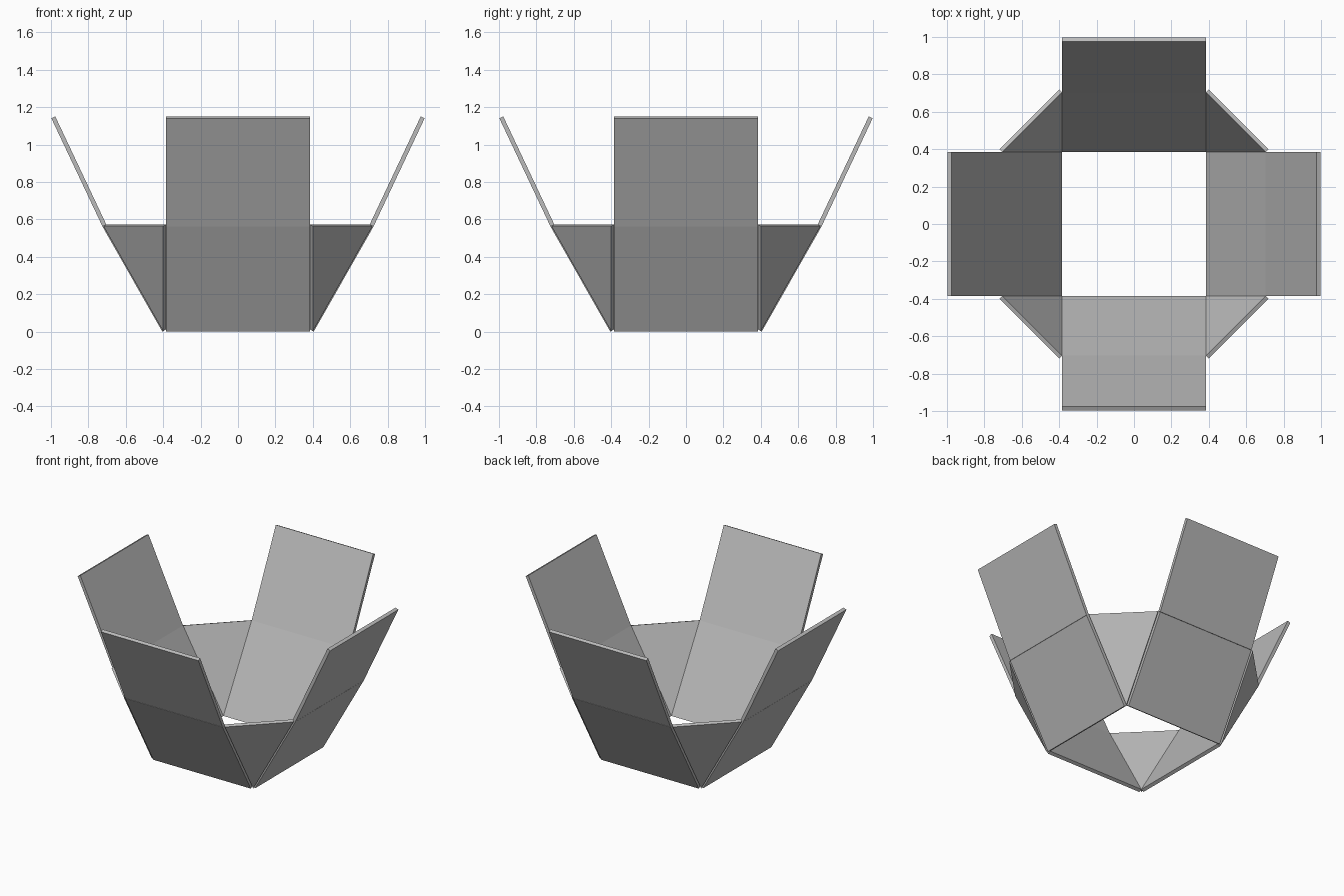
import bpy, bmesh, math
from mathutils import Vector, Matrix

old = bpy.data.objects.get("Cube")
if old:
    bpy.data.objects.remove(old, do_unlink=True)

grey = bpy.data.materials.new("plain grey")
grey.use_nodes = True
colour = (0.5, 0.5, 0.5, 1)
grey.diffuse_color = colour
grey.node_tree.nodes["Principled BSDF"].inputs["Base Color"].default_value = colour

THICK = 0.023
HALF = 0.385          # half width of the square opening
FOOT, RIM, TOP = 0.011, 0.572, 1.15   # heights of the inner edges
RIM_OUT, TOP_OUT = 0.704, 0.977       # reach of the inner edges


def board(name, inner, turn):
    """Flat board: inner face thickened away from the centre, then turned about z."""
    pts = [Vector(p) for p in inner]
    normal = (pts[1] - pts[0]).cross(pts[2] - pts[0]).normalized()
    if normal.z > 0:
        normal.negate()
    bm = bmesh.new()
    face = bm.faces.new([bm.verts.new(p) for p in pts])
    made = bmesh.ops.extrude_face_region(bm, geom=[face], use_keep_orig=True)["geom"]
    verts = [v for v in made if isinstance(v, bmesh.types.BMVert)]
    bmesh.ops.translate(bm, verts=verts, vec=normal * THICK)
    bmesh.ops.recalc_face_normals(bm, faces=bm.faces)
    bm.transform(Matrix.Rotation(turn, 4, "Z"))
    mesh = bpy.data.meshes.new(name)
    bm.to_mesh(mesh)
    bm.free()
    mesh.materials.append(grey)
    obj = bpy.data.objects.new(name, mesh)
    bpy.context.collection.objects.link(obj)


def wall(y0, z0, y1, z1):
    """Sloping rectangle on the front side."""
    return [(-HALF, -y0, z0), (HALF, -y0, z0), (HALF, -y1, z1), (-HALF, -y1, z1)]


# Four sides, each with a lower wall, an open flap and a corner gusset
for i, side in enumerate(("front", "left", "back", "right")):
    turn = i * math.pi / 2
    board(side + "_wall", wall(HALF, FOOT, RIM_OUT, RIM), turn)
    board(side + "_flap", wall(RIM_OUT, RIM, TOP_OUT, TOP), turn)
    board(side + "_corner_gusset",
          [(HALF, -HALF, FOOT), (RIM_OUT, -HALF, RIM), (HALF, -RIM_OUT, RIM)], turn)
